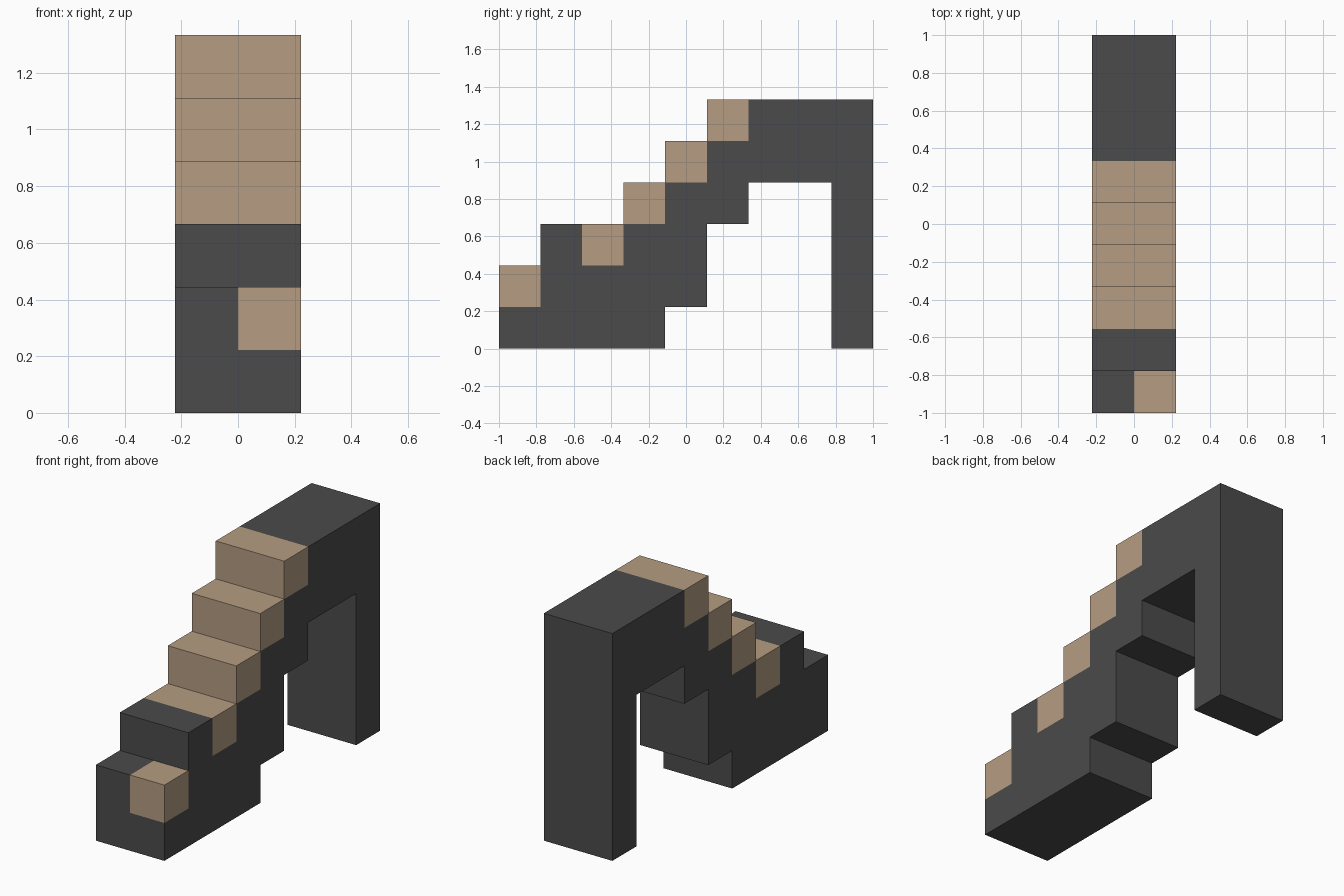
import bpy
import bmesh
from mathutils import Vector

if "Cube" in bpy.data.objects:
    bpy.data.objects.remove(bpy.data.objects["Cube"], do_unlink=True)

U = 2 / 9  # one building cell


def material(name, colour):
    mat = bpy.data.materials.new(name)
    mat.use_nodes = True
    mat.diffuse_color = colour
    mat.node_tree.nodes["Principled BSDF"].inputs["Base Color"].default_value = colour
    return mat


dark = material("dark_grey", (0.07, 0.07, 0.07, 1))
tan = material("tan", (0.46, 0.335, 0.225, 1))


def extrude_profile(name, profile, x0, x1, mat):
    """Extrude a side profile, given in cells from the front, across x."""
    bm = bmesh.new()
    verts = [bm.verts.new((x0 * U, y * U - 1, z * U)) for y, z in profile]
    face = bm.faces.new(verts)
    side = bmesh.ops.extrude_face_region(bm, geom=[face])["geom"]
    bmesh.ops.translate(bm, vec=Vector(((x1 - x0) * U, 0, 0)),
                        verts=[v for v in side if isinstance(v, bmesh.types.BMVert)])
    bmesh.ops.recalc_face_normals(bm, faces=bm.faces)
    mesh = bpy.data.meshes.new(name)
    bm.to_mesh(mesh)
    bm.free()
    mesh.materials.append(mat)
    obj = bpy.data.objects.new(name, mesh)
    bpy.context.collection.objects.link(obj)
    return obj


def block(name, y, z, x0, x1, mat):
    square = [(y, z), (y + 1, z), (y + 1, z + 1), (y, z + 1)]
    return extrude_profile(name, square, x0, x1, mat)


# Stair body, landing and rear pillar, with notches for the treads
body = [(0, 0), (4, 0), (4, 1), (5, 1), (5, 3), (6, 3), (6, 4), (8, 4), (8, 0),
        (9, 0), (9, 6), (6, 6), (6, 5), (5, 5), (5, 4), (4, 4), (4, 3), (3, 3),
        (3, 2), (2, 2), (2, 3), (1, 3), (1, 1), (0, 1)]
extrude_profile("stair_body", body, -1, 1, dark)

# Tan tread blocks climbing to the landing
for i in range(2, 6):
    block(f"tread_{i - 1}", i, i, -1, 1, tan)

# Lowest step: half dark, half tan
block("bottom_step_right", 0, 1, -1, 0, dark)
block("bottom_step_left", 0, 1, 0, 1, tan)
